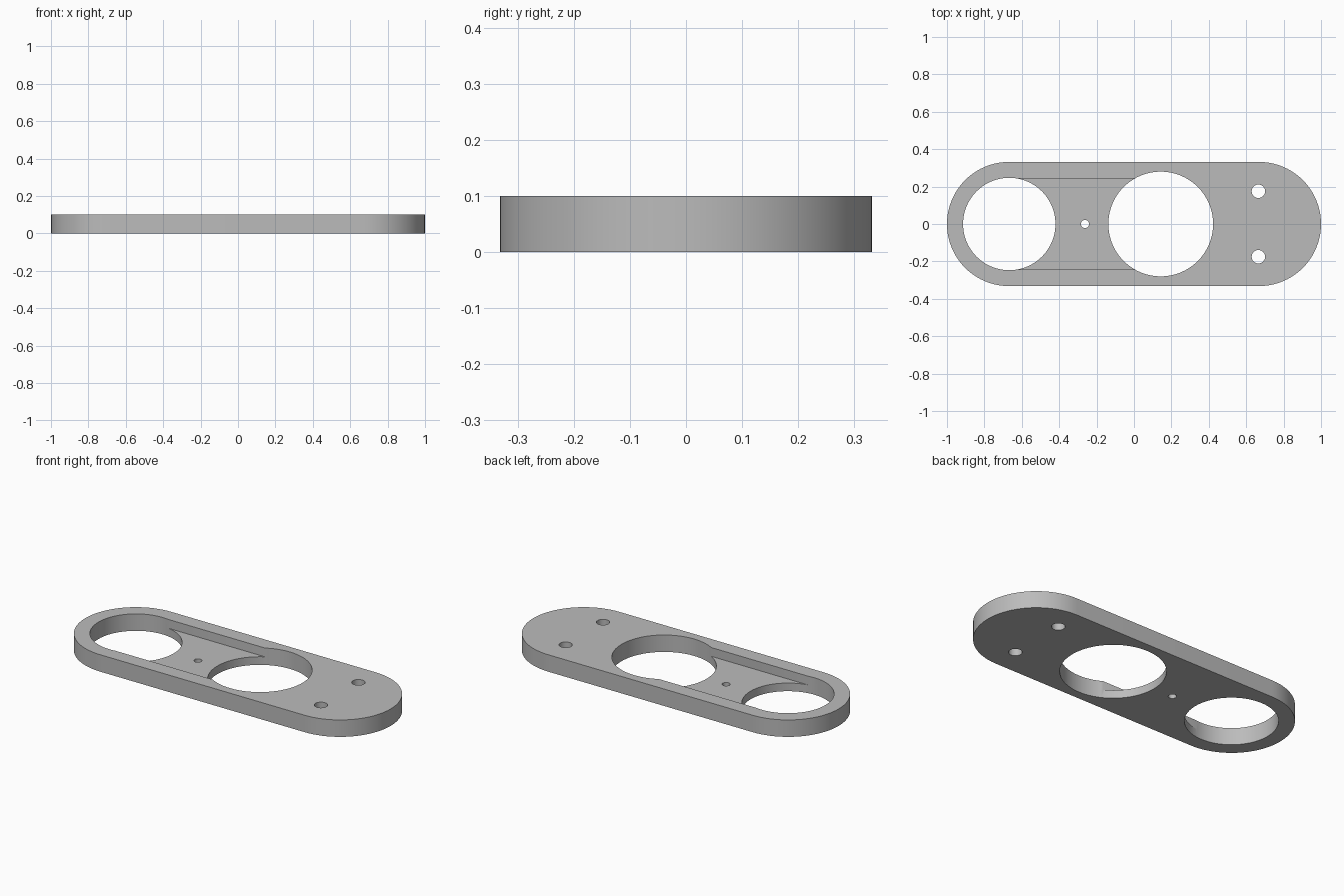
import bpy
import bmesh
from math import cos, sin, pi, radians

default = bpy.data.objects.get("Cube")
if default:
    bpy.data.objects.remove(default, do_unlink=True)

THICK = 0.10
FLOOR = 0.048        # height of the recess floor
END_X, END_R = 0.668, 0.332
SLOT_HALF = 0.244
LEFT_HOLE = (-0.667, 0, 0.247)
MID_HOLE = (0.143, 0, 0.28)

grey = bpy.data.materials.new("plain grey")
grey.use_nodes = True
grey.diffuse_color = (0.5, 0.5, 0.5, 1)
grey.node_tree.nodes["Principled BSDF"].inputs["Base Color"].default_value = (0.5, 0.5, 0.5, 1)


def prism(name, outline, z0, z1):
    """Extrude a counter-clockwise outline from z0 to z1."""
    bm = bmesh.new()
    face = bm.faces.new([bm.verts.new((x, y, z0)) for x, y in outline])
    top = bmesh.ops.extrude_face_region(bm, geom=[face])["geom"]
    verts = [v for v in top if isinstance(v, bmesh.types.BMVert)]
    bmesh.ops.translate(bm, verts=verts, vec=(0, 0, z1 - z0))
    bmesh.ops.recalc_face_normals(bm, faces=bm.faces)
    mesh = bpy.data.meshes.new(name)
    bm.to_mesh(mesh)
    bm.free()
    obj = bpy.data.objects.new(name, mesh)
    bpy.context.collection.objects.link(obj)
    mesh.materials.append(grey)
    return obj


def arc(cx, cy, r, start, sweep, steps):
    return [(cx + r * cos(start + sweep * i / steps),
             cy + r * sin(start + sweep * i / steps)) for i in range(steps + 1)]


def cut(target, cutter):
    cutter.hide_render = True
    mod = target.modifiers.new("cut", "BOOLEAN")
    mod.operation, mod.solver, mod.object = "DIFFERENCE", "EXACT", cutter
    bpy.context.view_layer.objects.active = target
    bpy.ops.object.modifier_apply(modifier=mod.name)
    bpy.data.objects.remove(cutter, do_unlink=True)


# Plate with round ends
outline = arc(END_X, 0, END_R, -pi / 2, pi, 40) + arc(-END_X, 0, END_R, pi / 2, pi, 40)
plate = prism("mounting_plate", outline, 0, THICK)

# Recess between the two large holes, open at the top
x0, x1 = LEFT_HOLE[0], MID_HOLE[0]
slot = [(x0, -SLOT_HALF), (x1, -SLOT_HALF), (x1, SLOT_HALF), (x0, SLOT_HALF)]
cut(plate, prism("recess_cutter", slot, FLOOR, THICK + 0.1))

# Large holes, pin hole and the pair of screw holes
holes = [(*LEFT_HOLE, 80), (*MID_HOLE, 80), (-0.262, 0, 0.022, 16)]
holes += [(0.665, side * 0.175, 0.036, 24) for side in (-1, 1)]
for cx, cy, r, sides in holes:
    circle = arc(cx, cy, r, 0, 2 * pi, sides)[:-1]
    cut(plate, prism("hole_cutter", circle, -0.1, THICK + 0.1))

# Smooth round walls with sharp rims
bpy.ops.object.select_all(action="DESELECT")
plate.select_set(True)
bpy.context.view_layer.objects.active = plate
bpy.ops.object.shade_smooth_by_angle(angle=radians(30))
